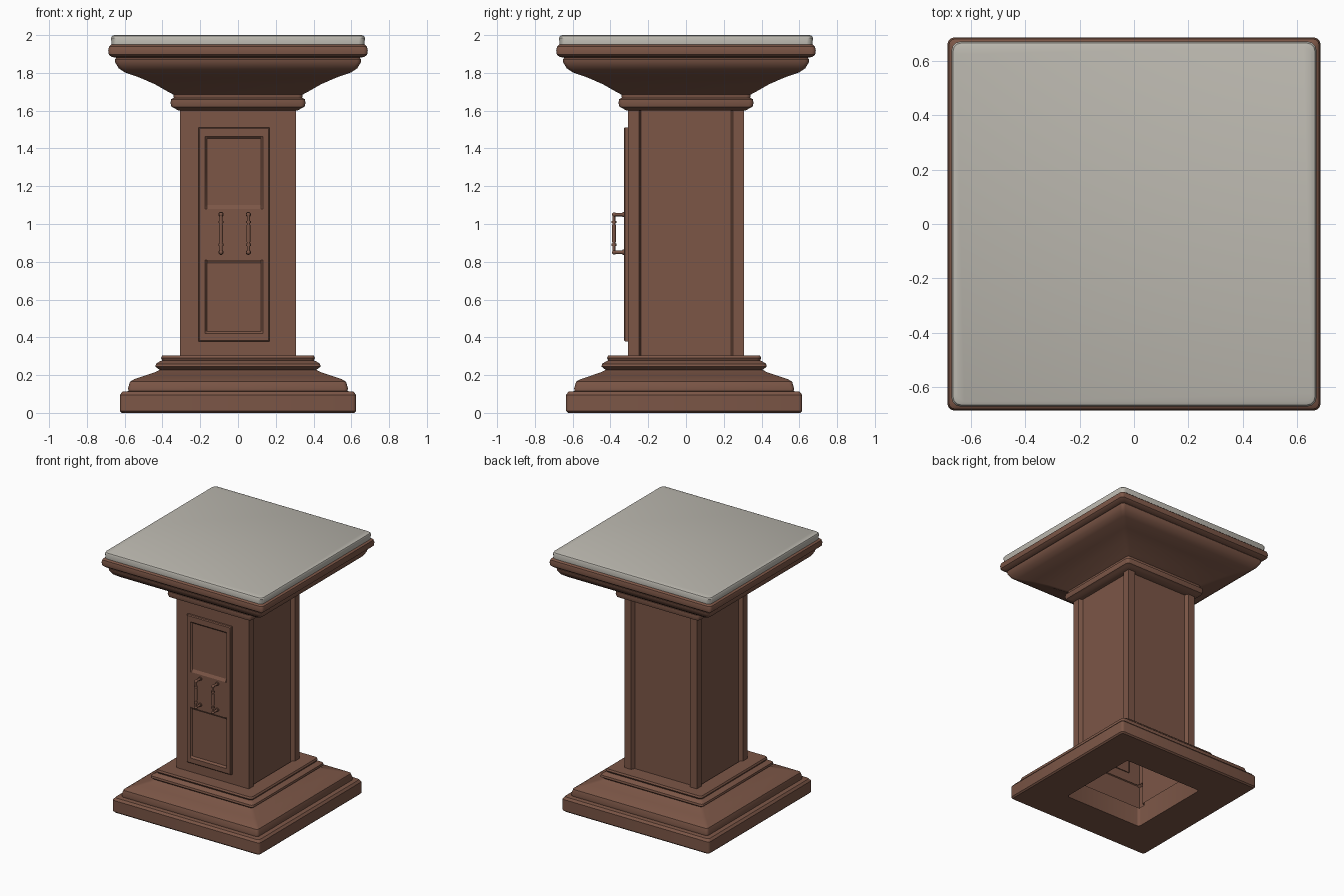
import bpy, bmesh, math
from mathutils import Matrix

if "Cube" in bpy.data.objects:
    bpy.data.objects.remove(bpy.data.objects["Cube"])


def material(name, rgb):
    m = bpy.data.materials.new(name)
    m.diffuse_color = (*rgb, 1)
    m.use_nodes = True
    m.node_tree.nodes["Principled BSDF"].inputs["Base Color"].default_value = m.diffuse_color
    return m


brown = material("brown_wood", (0.20, 0.093, 0.062))
grey = material("pale_stone", (0.50, 0.48, 0.43))


def finish(name, bm, mat, angle=35):
    bmesh.ops.recalc_face_normals(bm, faces=bm.faces)
    me = bpy.data.meshes.new(name)
    bm.to_mesh(me)
    bm.free()
    me.materials.append(mat)
    ob = bpy.data.objects.new(name, me)
    bpy.context.collection.objects.link(ob)
    bpy.ops.object.select_all(action='DESELECT')
    ob.select_set(True)
    bpy.context.view_layer.objects.active = ob
    bpy.ops.object.shade_smooth_by_angle(angle=math.radians(angle))
    return ob


def square_ring(bm, half, z, cy, r):
    # rounded square outline
    vs = []
    for q, (sx, sy) in enumerate([(1, 1), (-1, 1), (-1, -1), (1, -1)]):
        for k in range(4):
            a = math.radians(90 * q + 30 * k)
            vs.append(bm.verts.new((sx * (half - r) + r * math.cos(a),
                                    cy + sy * (half - r) + r * math.sin(a), z)))
    return vs


def square_moulding(name, profile, mat, cy=0, r=0.02, loop=False, caps=False):
    bm = bmesh.new()
    rings = [square_ring(bm, h, z, cy, r) for h, z in profile]
    pairs = list(zip(rings, rings[1:]))
    if loop:
        pairs.append((rings[-1], rings[0]))
    for a, b in pairs:
        for i in range(len(a)):
            j = (i + 1) % len(a)
            bm.faces.new((a[i], a[j], b[j], b[i]))
    if caps:
        bm.faces.new(rings[0])
        bm.faces.new(rings[-1])
    return finish(name, bm, mat)


# stepped base, open underneath
square_moulding("base", [
    (0.335, 0), (0.615, 0), (0.625, 0.01), (0.625, 0.095), (0.612, 0.112),
    (0.58, 0.115), (0.582, 0.13), (0.572, 0.165), (0.55, 0.178), (0.49, 0.198),
    (0.44, 0.215), (0.415, 0.228), (0.425, 0.235), (0.437, 0.245), (0.434, 0.26),
    (0.415, 0.272), (0.402, 0.278), (0.408, 0.29), (0.402, 0.303),
    (0.29, 0.303), (0.335, 0.27)], brown, cy=-0.01, loop=True)

# flared capital
square_moulding("capital", [
    (0.29, 1.60), (0.315, 1.60), (0.335, 1.612), (0.352, 1.62), (0.357, 1.64),
    (0.355, 1.66), (0.34, 1.668), (0.342, 1.685), (0.37, 1.70), (0.44, 1.74),
    (0.52, 1.775), (0.60, 1.803), (0.632, 1.825), (0.65, 1.855), (0.652, 1.872),
    (0.645, 1.88), (0.67, 1.885), (0.684, 1.897), (0.687, 1.92), (0.682, 1.94),
    (0.67, 1.95), (0.60, 1.95)], brown, r=0.022, caps=True)

# stone top slab
square_moulding("top_slab", [
    (0.66, 1.94), (0.669, 1.945), (0.672, 1.985), (0.667, 1.995), (0.655, 2.0)],
    grey, r=0.03, caps=True)

# column with recessed sides and back between corner posts
H, P, D = 0.307, 0.25, 0.028
outline = [(-H, -H), (H, -H), (H, -P), (H - D, -P + 0.012),
           (H - D, P - 0.012), (H, P), (H, H), (P, H), (P - 0.012, H - D),
           (-P + 0.012, H - D), (-P, H), (-H, H), (-H, P),
           (-H + D, P - 0.012), (-H + D, -P + 0.012), (-H, -P)]
bm = bmesh.new()
lo = [bm.verts.new((x, y, 0.12)) for x, y in outline]
hi = [bm.verts.new((x, y, 1.62)) for x, y in outline]
for i in range(len(lo)):
    j = (i + 1) % len(lo)
    bm.faces.new((lo[i], lo[j], hi[j], hi[i]))
finish("column", bm, brown)

# door plate: raised frame, two sunken panels fading to a middle rail
xs = [-0.208, -0.203, -0.175, -0.165, 0.122, 0.132, 0.162, 0.167]
zs = [0.378, 0.384, 0.42, 0.432, 0.60, 0.79, 0.81,
      1.08, 1.10, 1.30, 1.452, 1.464, 1.506, 1.512]
bm = bmesh.new()
grid = []
for z in zs:
    row = []
    for x in xs:
        y = -0.328
        if -0.17 < x < 0.13 and 0.43 < z < 1.46 and not 0.80 < z < 1.09:
            y = -0.315
        elif x in (xs[0], xs[-1]) or z in (zs[0], zs[-1]):
            y = -0.322
        row.append(bm.verts.new((x, y, z)))
    grid.append(row)
for a, b in zip(grid, grid[1:]):
    for i in range(len(xs) - 1):
        bm.faces.new((a[i], a[i + 1], b[i + 1], b[i]))
rim = [e for e in bm.edges if e.is_boundary]
ext = bmesh.ops.extrude_edge_only(bm, edges=rim)
for v in ext["geom"]:
    if isinstance(v, bmesh.types.BMVert):
        v.co.y = -0.30
finish("door", bm, brown, 30)

# two bar handles
for side, x in (("left", -0.09), ("right", 0.055)):
    bm = bmesh.new()

    def rod(r1, r2, length, loc, axis):
        rot = Matrix.Rotation(math.pi / 2, 4, 'X') if axis == 'y' else Matrix()
        bmesh.ops.create_cone(bm, cap_ends=True, segments=12, radius1=r1, radius2=r2,
                              depth=length, matrix=Matrix.Translation(loc) @ rot)

    rod(0.008, 0.008, 0.20, (x, -0.382, 0.95), 'z')
    rod(0.011, 0.011, 0.09, (x, -0.382, 0.95), 'z')
    for s in (-1, 1):
        z = 0.95 + s * 0.1
        rod(0.009, 0.009, 0.07, (x, -0.35, z), 'y')
        rod(0.014, 0.014, 0.012, (x, -0.330, z), 'y')
        rod(0.013, 0.013, 0.012, (x, -0.382, 0.95 + s * 0.06), 'z')
        bmesh.ops.create_uvsphere(bm, u_segments=12, v_segments=8, radius=0.012,
                                  matrix=Matrix.Translation((x, -0.38, z)))
    finish(side + "_handle", bm, brown)
